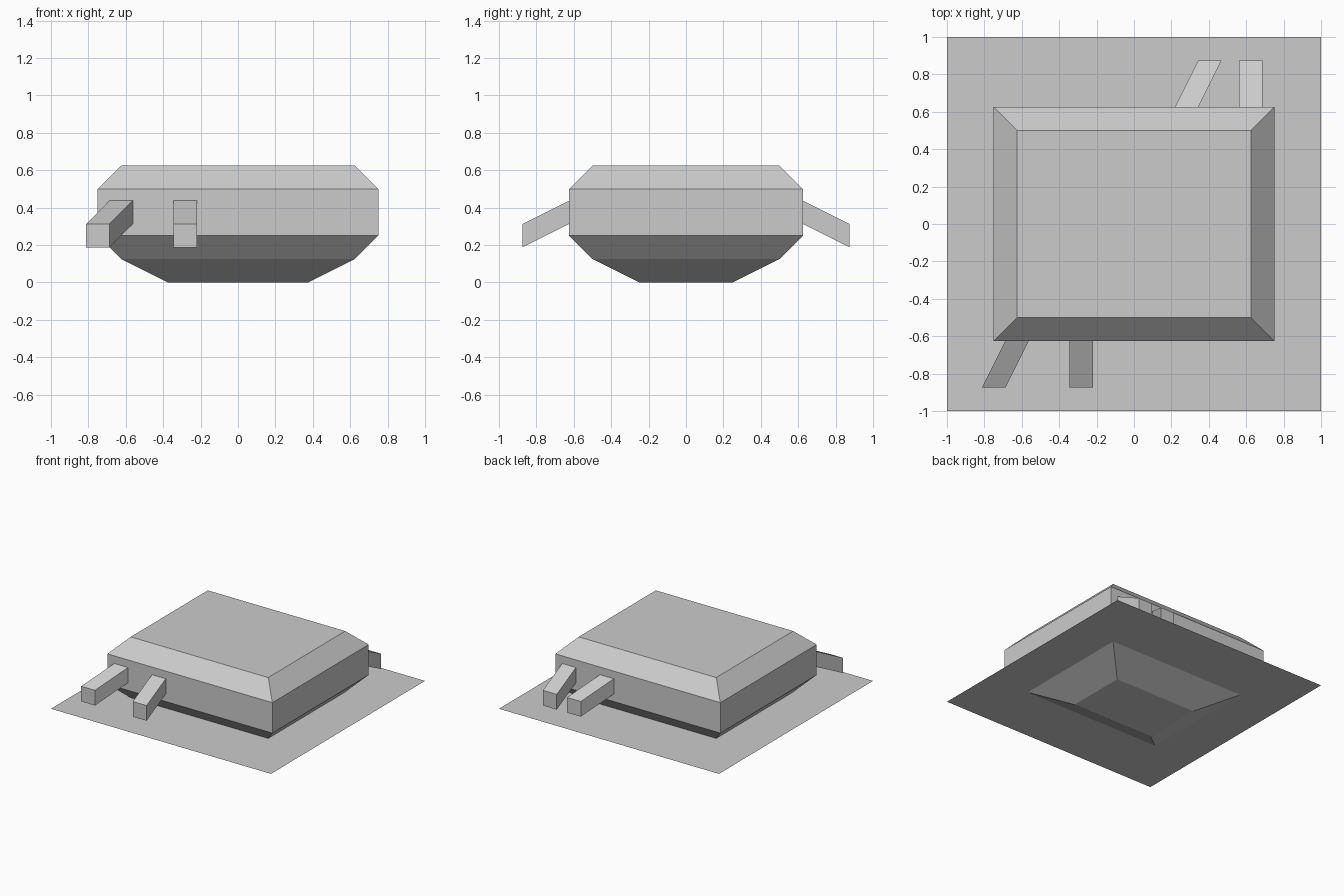
import bpy, bmesh

if "Cube" in bpy.data.objects:
    bpy.data.objects.remove(bpy.data.objects["Cube"])


def loft(name, rings, cap_start=True, cap_end=True):
    """Skin a list of four-point rings into one mesh object."""
    bm = bmesh.new()
    loops = [[bm.verts.new(p) for p in ring] for ring in rings]
    for a, b in zip(loops, loops[1:]):
        for i in range(4):
            j = (i + 1) % 4
            bm.faces.new((a[i], a[j], b[j], b[i]))
    if cap_start:
        bm.faces.new(loops[0][::-1])
    if cap_end:
        bm.faces.new(loops[-1])
    if cap_start or cap_end:
        bmesh.ops.recalc_face_normals(bm, faces=bm.faces)
    mesh = bpy.data.meshes.new(name)
    bm.to_mesh(mesh)
    bm.free()
    obj = bpy.data.objects.new(name, mesh)
    bpy.context.collection.objects.link(obj)
    return obj


def rect(hx, hy, z):
    return [(-hx, -hy, z), (hx, -hy, z), (hx, hy, z), (-hx, hy, z)]


def square(x, y, z, h=0.0625):
    return [(x - h, y, z - h), (x + h, y, z - h), (x + h, y, z + h), (x - h, y, z + h)]


# Body: stacked rectangles, tapering to a small foot below the sheet
loft("body", [rect(0.375, 0.25, 0), rect(0.625, 0.5, 0.125), rect(0.75, 0.625, 0.25),
              rect(0.75, 0.625, 0.5), rect(0.625, 0.5, 0.625)])

# Flat base sheet around the body's waist
loft("base_sheet", [rect(1, 1, 0.125), rect(0.625, 0.5, 0.125)], False, False)

# Legs: sheared bars sloping down and out (side, x at body, x at tip)
for name, side, x0, x1 in [
    ("front_straight_leg", -1, -0.28125, -0.28125),
    ("front_slanted_leg", -1, -0.625, -0.75),
    ("back_straight_leg", 1, 0.625, 0.625),
    ("back_slanted_leg", 1, 0.28125, 0.40625),
]:
    loft(name, [square(x0, side * 0.625, 0.375), square(x1, side * 0.875, 0.25)])
